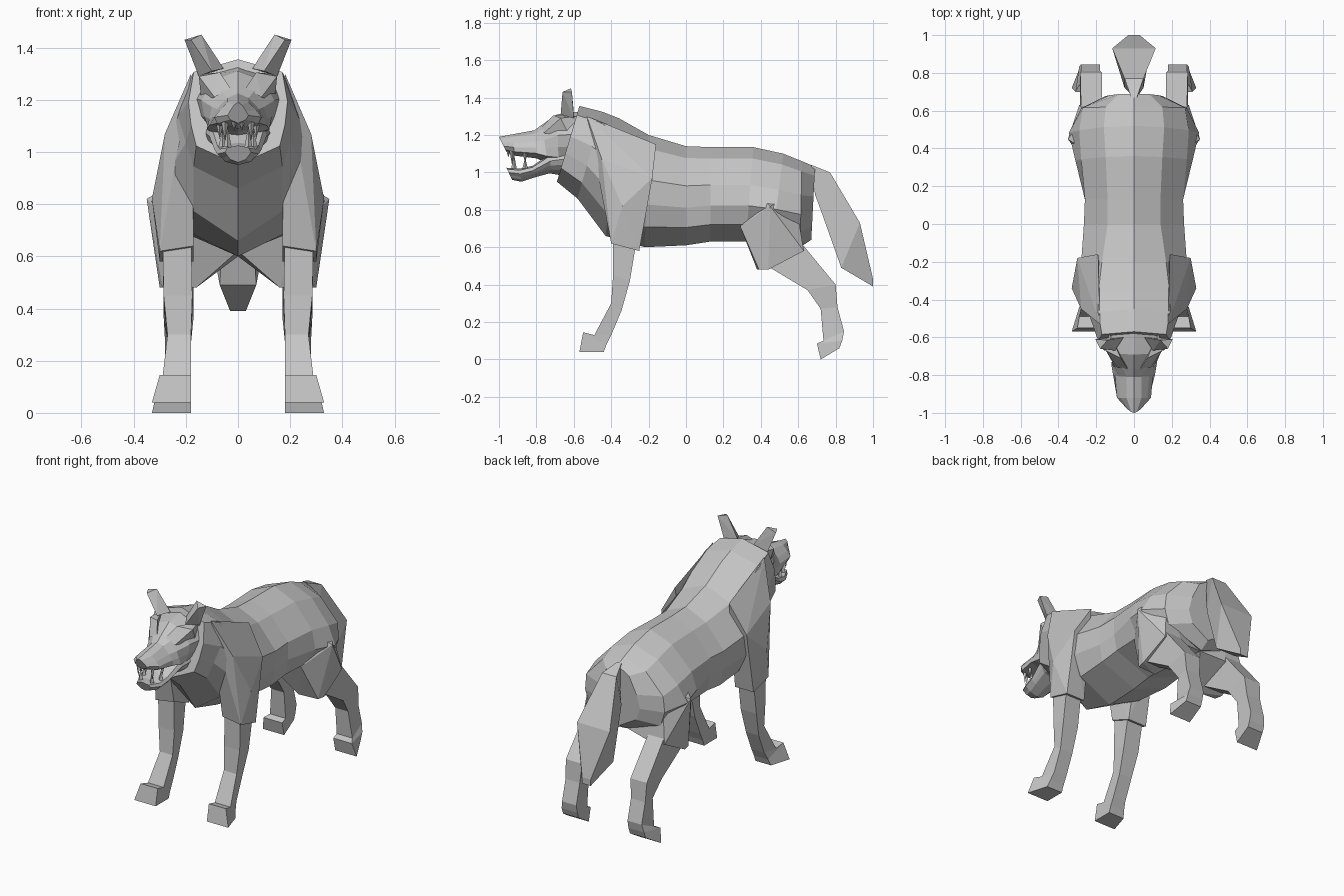
import bpy, bmesh
from mathutils import Vector

cube = bpy.data.objects.get("Cube")
if cube:
    bpy.data.objects.remove(cube, do_unlink=True)

fur = bpy.data.materials.new("grey_fur")
fur.use_nodes = True
colour = (0.56, 0.56, 0.56, 1)
fur.diffuse_color = colour
fur.node_tree.nodes["Principled BSDF"].inputs["Base Color"].default_value = colour


def finish(name, bm, mirror=False):
    """Turn a bmesh into a flat shaded object, optionally mirrored across x."""
    bmesh.ops.recalc_face_normals(bm, faces=bm.faces[:])
    mesh = bpy.data.meshes.new(name)
    bm.to_mesh(mesh)
    bm.free()
    mesh.materials.append(fur)
    obj = bpy.data.objects.new(name, mesh)
    bpy.context.collection.objects.link(obj)
    if mirror:
        obj.modifiers.new("Mirror", 'MIRROR').use_mirror_merge = False
    return obj


def loft(name, rings, mirror=False):
    """Skin closed rings of points and cap both ends."""
    bm = bmesh.new()
    loops = [[bm.verts.new(p) for p in ring] for ring in rings]
    for a, b in zip(loops, loops[1:]):
        for i in range(len(a)):
            j = (i + 1) % len(a)
            bm.faces.new((a[i], a[j], b[j], b[i]))
    bm.faces.new(loops[0])
    bm.faces.new(loops[-1][::-1])
    return finish(name, bm, mirror)


def hull(name, points):
    """Mirrored faceted solid wrapped around a few points."""
    bm = bmesh.new()
    verts = [bm.verts.new(p) for p in points]
    result = bmesh.ops.convex_hull(bm, input=verts)
    inside = [v for v in result["geom_interior"] if isinstance(v, bmesh.types.BMVert)]
    bmesh.ops.delete(bm, geom=inside, context='VERTS')
    return finish(name, bm, mirror=True)


LEVELS = (0.12, 0.4, 0.62, 0.82)


def torso_ring(y_top, z_top, y_low, z_low, *widths):
    """Symmetric ring hung between a spine point and an underside point."""
    top, low = Vector((0, y_top, z_top)), Vector((0, y_low, z_low))
    side = [top.lerp(low, t) + Vector((w, 0, 0)) for t, w in zip(LEVELS, widths)]
    other = [Vector((-p.x, p.y, p.z)) for p in reversed(side)]
    return [top] + side + [low] + other


def leg_ring(y_front, z_front, y_back, z_back, x_in, x_out, x_out_back):
    """Four sided ring across a limb."""
    return [(x_in, y_front, z_front), (x_out, y_front, z_front),
            (x_out_back, y_back, z_back), (x_in, y_back, z_back)]


# Body from neck to rump: spine point, underside point, four half widths
body = [
    (-.57, 1.355, -.69, .95, .17, .19, .18, .16),
    (-.45, 1.325, -.58, .86, .19, .23, .2, .17),
    (-.36, 1.29, -.43, .66, .19, .27, .28, .17),
    (-.2, 1.2, -.22, .6, .17, .28, .28, .22),
    (0, 1.14, 0, .61, .14, .265, .26, .24),
    (.13, 1.135, .13, .63, .14, .26, .26, .24),
    (.36, 1.135, .32, .63, .15, .28, .31, .25),
    (.52, 1.1, .46, .62, .16, .29, .345, .27),
    (.62, 1.06, .61, .6, .15, .27, .28, .25),
    (.69, 1.03, .67, .64, .08, .13, .15, .12),
]
loft("body", [torso_ring(*s) for s in body])

# Shoulder and haunch muscles that carry the legs
hull("shoulder", [(.18, -.53, 1.3), (.28, -.45, 1.07), (.33, -.34, .82), (.3, -.18, .97),
                  (.19, -.16, 1.15), (.17, -.45, 1.05), (.17, -.4, .64), (.3, -.4, .62),
                  (.3, -.25, .58), (.17, -.25, .58)])
hull("haunch", [(.24, .29, .71), (.35, .45, .82), (.3, .44, .48), (.16, .38, .48),
                (.29, .39, .48), (.29, .63, .58), (.16, .63, .58), (.24, .58, .88),
                (.22, .36, .9), (0, .34, .62), (0, .6, .6)])

# Skull and upper muzzle
head = [
    (-.53, 1.33, -.62, 1.02, .14, .17, .15, .1),
    (-.69, 1.31, -.68, 1.03, .09, .14, .13, .11),
    (-.77, 1.255, -.74, 1.05, .06, .1, .11, .12),
    (-.81, 1.225, -.8, 1.075, .04, .08, .1, .11),
    (-.92, 1.205, -.92, 1.09, .04, .07, .09, .08),
    (-1, 1.19, -.96, 1.11, .015, .03, .04, .03),
]
loft("head", [torso_ring(*s) for s in head])

# Lower jaw, hanging open
jaw = [
    (-.61, 1.14, -.64, .98, .11, .13, .12, .08),
    (-.72, 1.105, -.73, .995, .1, .11, .09, .07),
    (-.82, 1.035, -.82, .97, .08, .09, .08, .06),
    (-.89, 1.02, -.88, .95, .07, .08, .06, .05),
    (-.96, 1.025, -.93, .96, .04, .05, .04, .03),
]
loft("lower_jaw", [torso_ring(*s) for s in jaw])

# Brow ridges and ears
hull("brow", [(.03, -.77, 1.245), (.07, -.71, 1.305), (.15, -.67, 1.29),
              (.14, -.62, 1.19), (.09, -.76, 1.21), (.13, -.58, 1.3)])
hull("ear", [(.055, -.6, 1.32), (.15, -.6, 1.29), (.1, -.67, 1.31),
             (.14, -.615, 1.45), (.205, -.61, 1.43), (.18, -.66, 1.43)])

# Teeth: x, y, root height, tip height
teeth = [(.05, -.93, 1.12, 1.04), (.07, -.86, 1.11, 1.05), (.015, -.95, 1.13, 1.08),
         (.04, -.92, 1.02, 1.1), (.06, -.86, 1.02, 1.08)]
for x, y, root, tip in teeth:
    r = .015
    hull("tooth", [(x - r, y, root), (x + r, y, root), (x, y - r, root),
                   (x, y + r, root), (x, y, tip)])

# Front legs: front edge, back edge, inner side, outer side front and back
front_leg = [
    (-.39, .7, -.26, .66, .18, .29, .29),
    (-.39, .45, -.3, .42, .175, .285, .285),
    (-.4, .3, -.345, .26, .18, .27, .27),
    (-.49, .13, -.4, .13, .18, .29, .27),
    (-.55, .145, -.425, .08, .18, .3, .28),
    (-.57, .04, -.44, .04, .18, .33, .29),
]
loft("front_leg", [leg_ring(*s) for s in front_leg], mirror=True)

# Hind legs with backward hock
hind_leg = [
    (.4, .52, .61, .63, .17, .28, .28),
    (.65, .37, .8, .4, .17, .285, .285),
    (.72, .27, .81, .28, .18, .27, .28),
    (.735, .1, .845, .15, .18, .29, .28),
    (.7, .085, .835, .1, .18, .31, .29),
    (.72, 0, .82, .06, .18, .33, .29),
]
loft("hind_leg", [leg_ring(*s) for s in hind_leg], mirror=True)


# Tail: top edge and underside edge with their half widths
def tail_ring(y_top, z_top, w_top, y_low, z_low, w_low):
    return [(-w_top, y_top, z_top), (w_top, y_top, z_top),
            (w_low, y_low, z_low), (-w_low, y_low, z_low)]


tail = [
    (.67, 1.04, .015, .69, .88, .02),
    (.77, 1, .05, .72, .8, .05),
    (.93, .73, .115, .83, .49, .07),
    (1, .43, .03, 1, .39, .03),
]
loft("tail", [tail_ring(*s) for s in tail])
